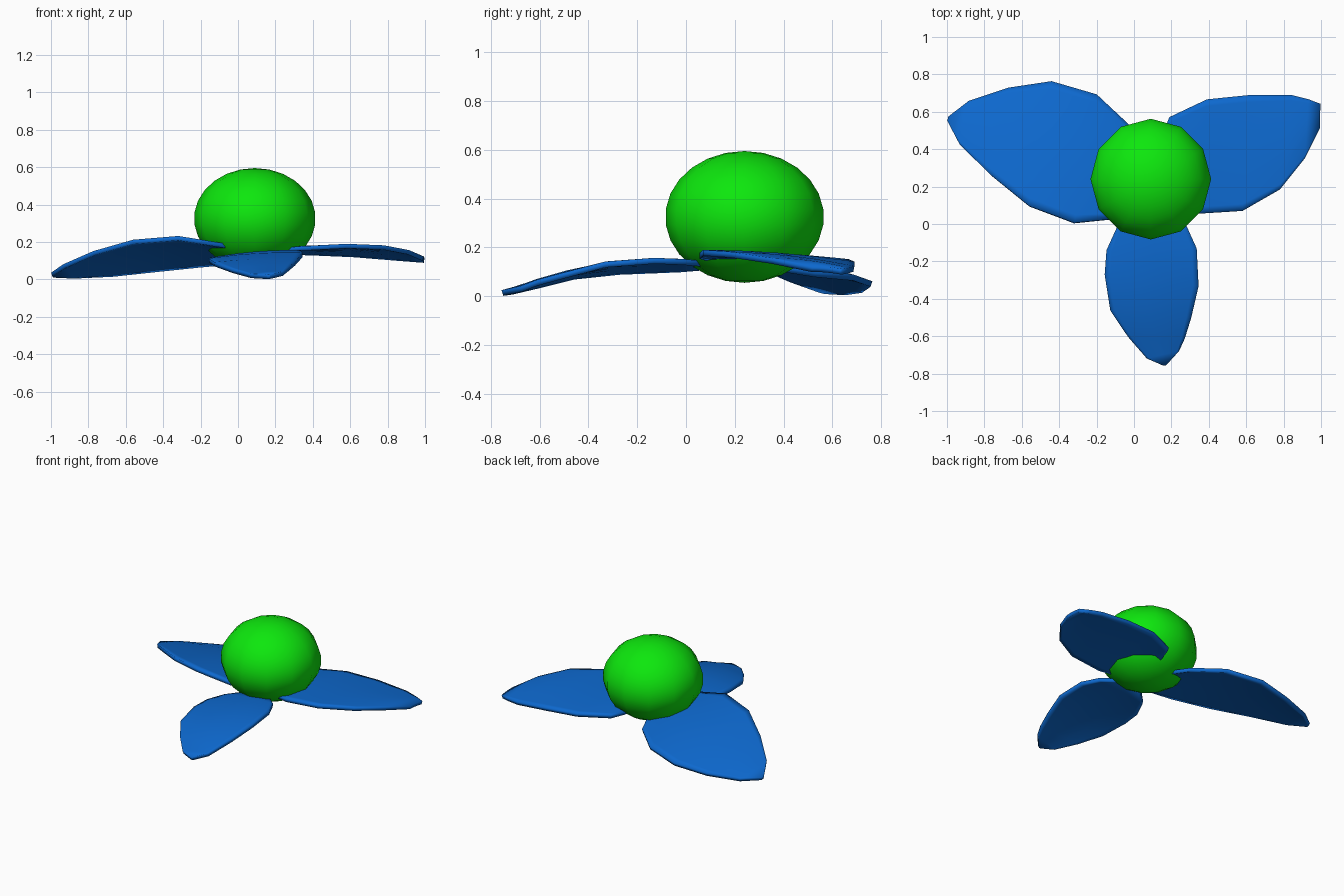
import bpy, bmesh
from mathutils import Vector


def material(name, rgb):
    m = bpy.data.materials.new(name)
    m.diffuse_color = (*rgb, 1)
    return m


GREEN = material("green", (0.004, 0.80, 0.004))
BLUE = material("blue", (0.004, 0.14, 0.62))

# Berry: slightly flattened ball
bpy.ops.mesh.primitive_uv_sphere_add(segments=12, ring_count=13, radius=1,
                                     location=(0.09, 0.24, 0.325))
ball = bpy.context.object
ball.name = "berry"
ball.scale = (0.325, 0.325, 0.27)
ball.data.materials.append(GREEN)
bpy.ops.object.shade_smooth()


def petal(name, side_a, side_b, camber=0.012, thick=0.024):
    """Leaf surface lofted between two edge curves running base to tip, then thickened."""
    bm = bmesh.new()
    rows = []
    for a, b in zip(side_a, side_b):
        a, b = Vector(a), Vector(b)
        bulge = camber * min(1, (a - b).length / 0.4)
        row = []
        for f in (0, 0.06, 0.3, 0.5, 0.7, 0.94, 1):
            p = a.lerp(b, f)
            p.z += bulge * 4 * f * (1 - f)
            row.append(bm.verts.new(p))
        rows.append(row)
    for r, s in zip(rows, rows[1:]):
        for i in range(len(r) - 1):
            bm.faces.new((r[i], r[i + 1], s[i + 1], s[i]))
    bmesh.ops.recalc_face_normals(bm, faces=bm.faces)
    if sum(f.normal.z for f in bm.faces) < 0:
        bmesh.ops.reverse_faces(bm, faces=bm.faces)
    me = bpy.data.meshes.new(name)
    bm.to_mesh(me)
    bm.free()
    me.materials.append(BLUE)
    ob = bpy.data.objects.new(name, me)
    bpy.context.collection.objects.link(ob)
    mod = ob.modifiers.new("thickness", 'SOLIDIFY')
    mod.thickness = thick
    mod.offset = 0
    for p in me.polygons:
        p.use_smooth = True


# Left petal: front edge raised, back edge drooping
petal("left_petal",
      [(0.03, 0.20, 0.15), (-0.07, 0.03, 0.18), (-0.32, 0.005, 0.22), (-0.56, 0.095, 0.20),
       (-0.77, 0.265, 0.14), (-0.93, 0.425, 0.07), (-0.995, 0.55, 0.025)],
      [(0.04, 0.34, 0.12), (-0.03, 0.53, 0.09), (-0.20, 0.69, 0.075), (-0.44, 0.76, 0.05),
       (-0.67, 0.725, 0.025), (-0.88, 0.655, 0.015), (-0.99, 0.57, 0.02)])

# Right petal: broad, nearly level, blunt tip
petal("right_petal",
      [(0.16, 0.22, 0.145), (0.22, 0.09, 0.155), (0.34, 0.055, 0.165), (0.58, 0.07, 0.178),
       (0.78, 0.185, 0.17), (0.91, 0.35, 0.145), (0.99, 0.515, 0.11)],
      [(0.15, 0.46, 0.14), (0.19, 0.57, 0.145), (0.39, 0.665, 0.14), (0.62, 0.688, 0.13),
       (0.84, 0.688, 0.112), (0.93, 0.665, 0.105), (0.995, 0.64, 0.10)])

# Front petal: narrower, tip touching the ground
petal("front_petal",
      [(0.03, 0.10, 0.12), (-0.09, -0.02, 0.11), (-0.145, -0.14, 0.105), (-0.155, -0.27, 0.10),
       (-0.125, -0.46, 0.08), (-0.03, -0.60, 0.045), (0.07, -0.715, 0.018), (0.155, -0.752, 0.013)],
      [(0.16, 0.10, 0.13), (0.28, -0.01, 0.14), (0.335, -0.13, 0.145), (0.345, -0.33, 0.13),
       (0.305, -0.50, 0.085), (0.27, -0.61, 0.055), (0.24, -0.675, 0.03), (0.17, -0.752, 0.013)])
